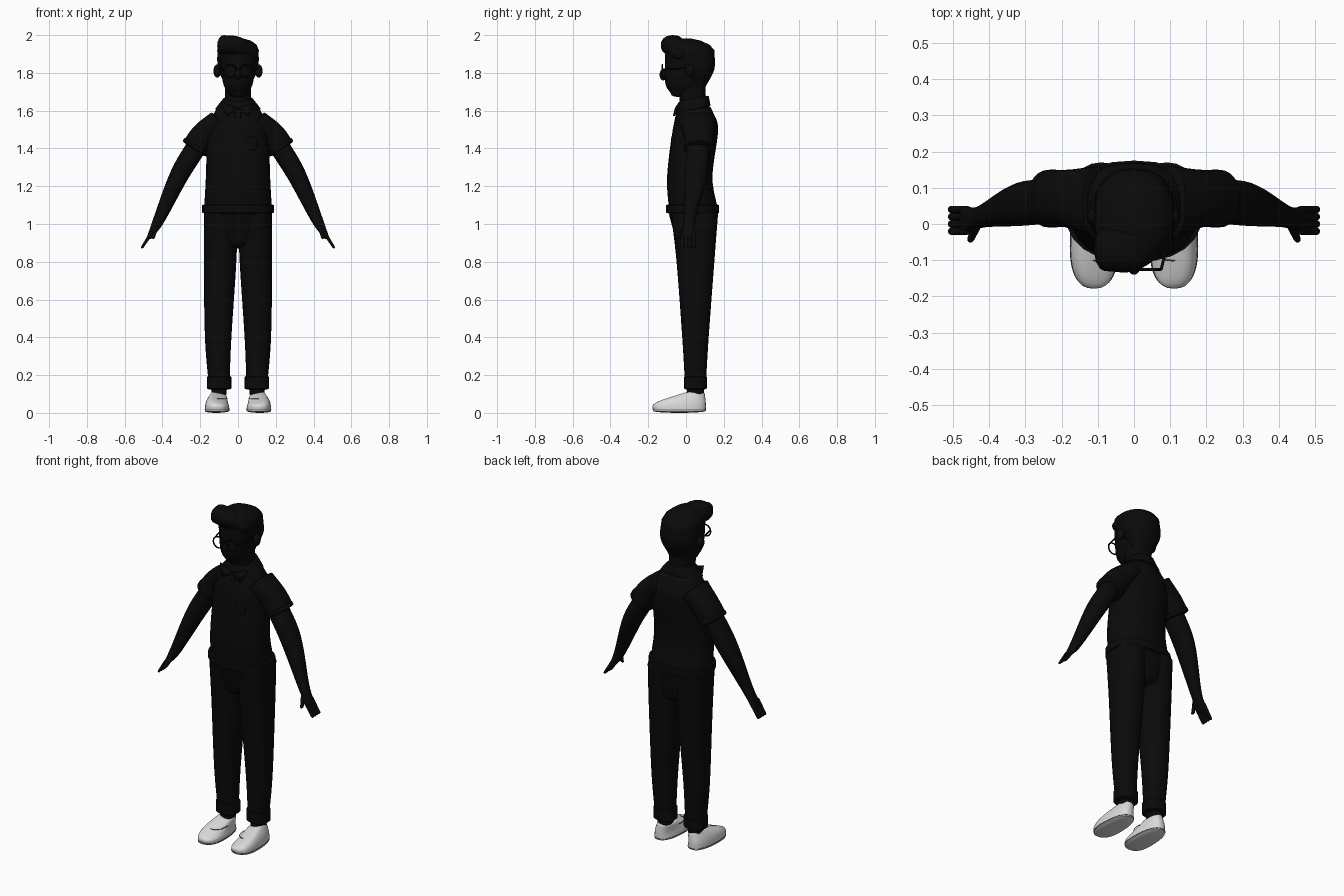
import bpy, bmesh, math
from mathutils import Vector, Matrix

cube = bpy.data.objects.get("Cube")
if cube:
    bpy.data.objects.remove(cube)


def material(name, value):
    mat = bpy.data.materials.new(name)
    mat.use_nodes = True
    mat.diffuse_color = (value, value, value, 1)
    node = next(n for n in mat.node_tree.nodes if n.type == 'BSDF_PRINCIPLED')
    node.inputs["Base Color"].default_value = mat.diffuse_color
    return mat


BLACK = material("black", .003)
SHOE = material("light grey", .7)
SEAM = material("seam grey", .1)
Y = Vector((0, 1, 0))
STEPS = 6
made = []


def finish(name, bm, mat=BLACK):
    bmesh.ops.recalc_face_normals(bm, faces=bm.faces)
    mesh = bpy.data.meshes.new(name)
    bm.to_mesh(mesh)
    bm.free()
    mesh.materials.append(mat)
    ob = bpy.data.objects.new(name, mesh)
    bpy.context.collection.objects.link(ob)
    made.append(ob)
    return ob


def sample(keys):
    """Smooth spline through key ovals: x, y, z, half width, half depth."""
    keys = [Vector(k) for k in keys]
    keys = [2 * keys[0] - keys[1], *keys, 2 * keys[-1] - keys[-2]]
    rings = []
    for a, b, c, d in zip(keys, keys[1:], keys[2:], keys[3:]):
        for i in range(STEPS):
            t = i / STEPS
            rings.append(b + (c - a) * t / 2 + (a - 2.5 * b + 2 * c - d / 2) * t ** 2
                         + (1.5 * (b - c) + (d - a) / 2) * t ** 3)
    rings.append(keys[-2])
    return rings


def domed(rings, dome):
    """Round off both ends of a row of rings."""
    def cap(end, inner):
        out = (end - inner).to_3d().normalized() * dome
        result = []
        for k in (1, 2, 3):
            a = k * math.pi / 7
            mid = end.to_3d() + out * math.sin(a)
            result.append(Vector((*mid, end[3] * math.cos(a), end[4] * math.cos(a))))
        return result
    return cap(rings[0], rings[1])[::-1] + rings + cap(rings[-1], rings[-2])


def oval(power, sides, taper):
    """Unit superellipse, narrower towards +y when tapered."""
    points = []
    for i in range(sides):
        a = math.tau * i / sides
        c, s = math.cos(a), math.sin(a)
        v = math.copysign(abs(s) ** (2 / power), s)
        u = math.copysign(abs(c) ** (2 / power), c)
        points.append((u * (1 - taper * v), v))
    return points


def loft(name, keys, dome=.01, mat=BLACK, side=1, power=2.3, sides=24, taper=0, shear=0):
    """Skin a row of ovals along a path; side mirrors it in x."""
    bm = bmesh.new()
    rings = domed(sample(keys), dome)
    loops = []
    for i, ring in enumerate(rings):
        ahead = rings[min(i + 1, len(rings) - 1)].to_3d()
        across = Y.cross(ahead - rings[max(i - 1, 0)].to_3d()).normalized()
        loop = []
        for u, v in oval(power, sides, taper):
            p = ring.to_3d() + across * u * ring[3] + Y * v * ring[4]
            p.z += shear * (p.y - ring.y)
            p.x *= side
            loop.append(bm.verts.new(p))
        loops.append(loop)
    for a, b in zip(loops, loops[1:]):
        for k in range(sides):
            bm.faces.new((a[k - 1], a[k], b[k], b[k - 1]))
    bm.faces.new(loops[0])
    bm.faces.new(loops[-1])
    return finish(name, bm, mat)


def ball(name, loc, radii):
    bm = bmesh.new()
    place = Matrix.LocRotScale(Vector(loc), None, Vector(radii))
    bmesh.ops.create_uvsphere(bm, u_segments=16, v_segments=10, radius=1, matrix=place)
    finish(name, bm)


def wire(name, points, radius=.004, mat=BLACK, closed=False):
    curve = bpy.data.curves.new(name, 'CURVE')
    curve.dimensions = '3D'
    curve.bevel_depth = radius
    curve.bevel_resolution = 2
    spline = curve.splines.new('POLY')
    spline.points.add(len(points) - 1)
    for target, p in zip(spline.points, points):
        target.co = (*p, 1)
    spline.use_cyclic_u = closed
    curve.materials.append(mat)
    ob = bpy.data.objects.new(name, curve)
    bpy.context.collection.objects.link(ob)


# Shirt with hem, placket, pocket and a collar rising towards the back
loft("shirt", [(0, .04, 1.07, .18, .13), (0, .02, 1.25, .17, .12),
               (0, .05, 1.5, .16, .12), (0, .05, 1.6, .12, .09)], dome=.04)
loft("shirt_hem", [(0, .035, 1.06, .19, .14), (0, .035, 1.1, .19, .14)])
loft("shirt_placket", [(0, -.06, 1.5, .015, .01), (0, -.04, 1.6, .015, .01)], power=4)
loft("shirt_pocket", [(.07, -.07, 1.4, .03, .01), (.07, -.07, 1.45, .03, .01)], power=4)
loft("collar", [(0, .04, 1.61, .12, .09), (0, .04, 1.66, .08, .08)], shear=.2)

# Trouser seat
loft("trouser_seat", [(0, .05, .9, .12, .1), (0, .04, 1.05, .18, .13)], dome=.03)

# Neck, head and nose
loft("neck", [(0, .04, 1.6, .07, .07), (0, .03, 1.75, .07, .07)])
loft("head", [(0, -.02, 1.69, .05, .06), (0, 0, 1.75, .08, .11),
              (0, .01, 1.9, .1, .12)], dome=.02)
ball("nose", (0, -.12, 1.79), (.017, .02, .03))

# Hair cap and swept quiff
loft("hair", [(0, .07, 1.72, .06, .03), (0, .06, 1.82, .105, .09),
              (0, .02, 1.92, .11, .13)], dome=.07)
loft("hair_quiff", [(-.08, -.07, 1.95, .05, .06), (0, -.07, 1.94, .05, .06),
                    (.08, -.04, 1.9, .03, .04)], dome=.03)

# Glasses bridge
wire("glasses_bridge", [(-.01, -.125, 1.82), (.01, -.125, 1.82)])

SHOE_KEYS = [(.11, -.035, .01, .065, .14), (.11, -.03, .05, .06, .135),
             (.1, .04, .1, .04, .06)]
shoe_rings = sample(SHOE_KEYS)


def shoe_line(side, ring, back):
    """Follow the shoe outline as far back as the given fraction."""
    return [(side * (ring.x + u * ring[3]), ring.y + v * ring[4], ring.z)
            for u, v in oval(2.5, 48, .1) if v <= back]


for side, label in ((1, "left_"), (-1, "right_")):
    # Sleeve and arm
    loft(label + "sleeve", [(.1, .06, 1.54, .065, .1), (.18, .07, 1.47, .07, .08),
                            (.23, .07, 1.4, .07, .08)], side=side)
    loft(label + "sleeve_hem", [(.22, .07, 1.415, .075, .08), (.23, .07, 1.4, .075, .08)],
         side=side)
    loft(label + "arm", [(.2, .065, 1.44, .055, .06), (.31, .055, 1.26, .05, .06),
                         (.42, .02, 1.02, .03, .03), (.47, .01, .93, .012, .04)], side=side)

    # Fingers and thumb
    for k in range(4):
        y = (k - 1) * .02
        loft(f"{label}finger_{k + 1}", [(.46, y, .95, .01, .01), (.505, y, .88, .007, .01)],
             side=side, sides=12)
    loft(label + "thumb", [(.43, 0, .99, .01, .015), (.45, -.04, .93, .01, .01)],
         side=side, sides=12)

    # Trouser leg, cuff and sock
    loft(label + "trouser_leg", [(.09, .045, 1.06, .09, .125), (.095, .05, .8, .086, .1),
                                 (.105, .05, .4, .07, .07), (.1, .05, .15, .055, .055)],
         side=side)
    loft(label + "cuff", [(.1, .05, .13, .065, .06), (.1, .05, .19, .065, .06)], side=side)
    loft(label + "sock", [(.1, .05, .1, .04, .045), (.1, .05, .15, .04, .045)], side=side)

    # Slip-on shoe with sole line and toe seam
    loft(label + "shoe", SHOE_KEYS, mat=SHOE, side=side, power=2.5, sides=32, taper=.1)
    wire(label + "sole_line", shoe_line(side, shoe_rings[1], 1), .002, SEAM, True)
    wire(label + "toe_seam", shoe_line(side, shoe_rings[STEPS + 3], 0), .002, SEAM)

    # Ear and collar tip
    ball(label + "ear", (side * .11, .02, 1.81), (.02, .025, .035))
    bm = bmesh.new()
    tip = [(0, -.05, 1.61), (.09, -.03, 1.64), (.06, -.06, 1.57)]
    bm.faces.new([bm.verts.new((side * x, y, z)) for x, y, z in tip])
    plate = finish(label + "collar_tip", bm)
    plate.modifiers.new("thickness", 'SOLIDIFY').thickness = .01

    # Glasses rim and temple
    turns = [math.tau * i / 24 for i in range(24)]
    rim = [(side * (.042 + .033 * math.cos(a)), -.125, 1.81 + .033 * math.sin(a)) for a in turns]
    wire(label + "glasses_rim", rim, closed=True)
    wire(label + "glasses_temple", [(side * .075, -.125, 1.82), (side * .11, .02, 1.825)])

# Smooth shading with sharp edges kept
bpy.ops.object.select_all(action='DESELECT')
for ob in made:
    ob.select_set(True)
bpy.context.view_layer.objects.active = made[0]
bpy.ops.object.shade_smooth_by_angle(angle=math.radians(50))
